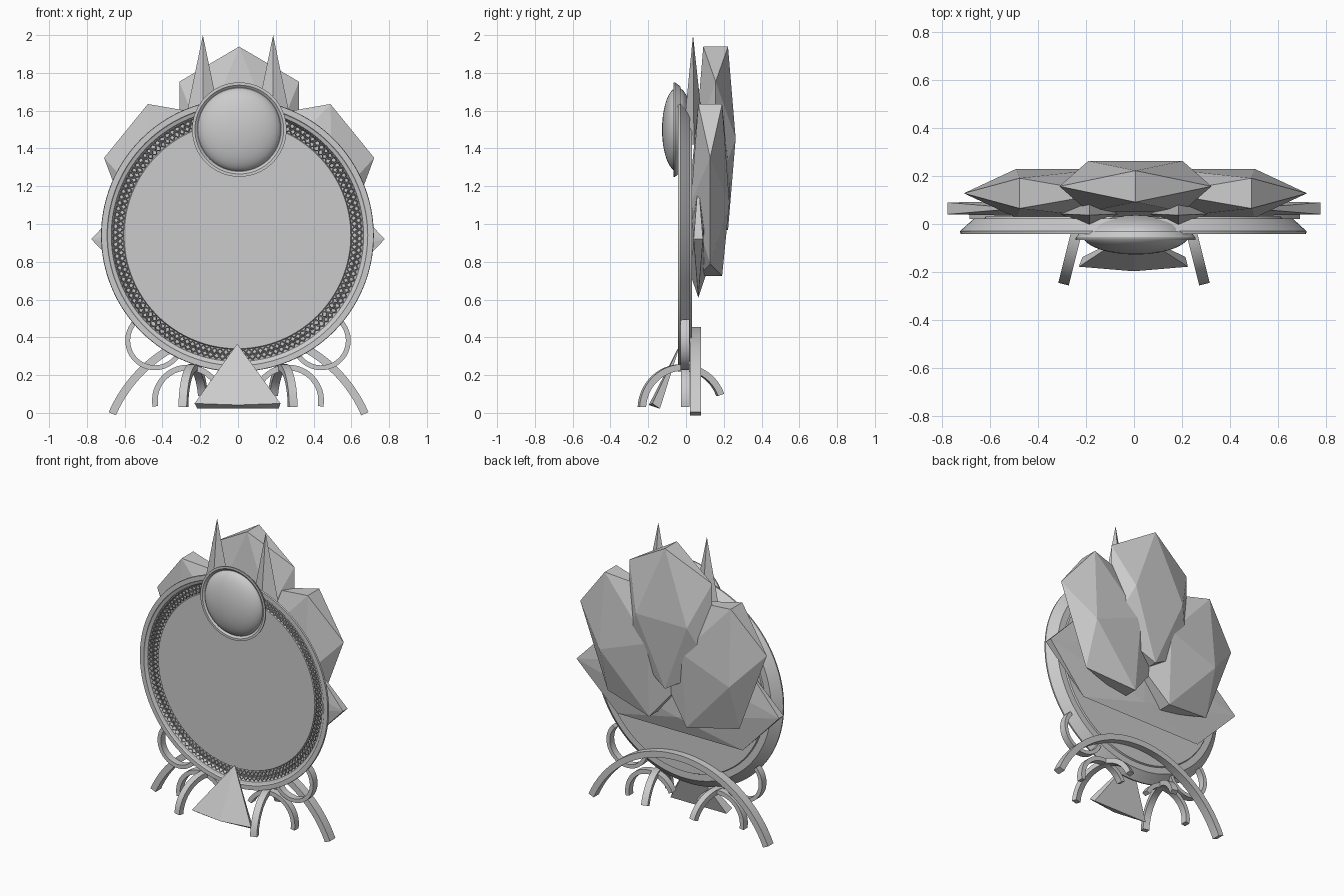
import bpy, bmesh
from math import sin, cos, pi, radians
from mathutils import Matrix, Vector

if "Cube" in bpy.data.objects:
    bpy.data.objects.remove(bpy.data.objects["Cube"])

PHI = (1 + 5 ** 0.5) / 2


def finish(name, bm, smooth=False):
    bmesh.ops.remove_doubles(bm, verts=bm.verts, dist=1e-5)
    bmesh.ops.recalc_face_normals(bm, faces=bm.faces)
    me = bpy.data.meshes.new(name)
    bm.to_mesh(me)
    bm.free()
    ob = bpy.data.objects.new(name, me)
    bpy.context.collection.objects.link(ob)
    if smooth:
        bpy.ops.object.select_all(action='DESELECT')
        ob.select_set(True)
        bpy.context.view_layer.objects.active = ob
        bpy.ops.object.shade_smooth_by_angle(angle=radians(30))
    return ob


def lathe(name, profile, centre, n=96):
    """Revolve (radius, y) points around a y-direction axis."""
    bm = bmesh.new()
    cx, cz = centre
    rings = [[bm.verts.new((cx + r * cos(2 * pi * i / n), y, cz + r * sin(2 * pi * i / n)))
              for i in range(n)] for r, y in profile if r > 0]
    for a, b in zip(rings, rings[1:]):
        for i in range(n):
            j = (i + 1) % n
            bm.faces.new((a[i], a[j], b[j], b[i]))
    bm.faces.new(rings[0])
    bm.faces.new(rings[-1])
    return finish(name, bm, True)


def crystal(name, loc, half, tilt=0, on_side=False):
    """Stretched icosahedron with an edge at its tip."""
    bm = bmesh.new()
    for a in (-1, 1):
        for b in (-PHI, PHI):
            for p in ((0, a, b), (a, b, 0), (b, 0, a)):
                bm.verts.new((p[2], p[1], p[0]) if on_side else p)
    bmesh.ops.convex_hull(bm, input=bm.verts)
    m = (Matrix.Translation(loc) @ Matrix.Rotation(radians(tilt), 4, 'Y')
         @ Matrix.Diagonal((half[0] / PHI, half[1] / PHI, half[2] / PHI, 1)))
    bm.transform(m)
    return finish(name, bm)


def arc_bar(name, loc, r_out, a0, a1, width, thick=0.04, yaw=0, side=1, n=24):
    """Curved bar of rectangular section in an upright plane."""
    bm = bmesh.new()
    secs = []
    for i in range(n + 1):
        a = radians(a0 + (a1 - a0) * i / n)
        secs.append([bm.verts.new((r * cos(a), w, r * sin(a))) for r, w in (
            (r_out, -width / 2), (r_out, width / 2),
            (r_out - thick, width / 2), (r_out - thick, -width / 2))])
    for s, t in zip(secs, secs[1:]):
        for k in range(4):
            bm.faces.new((s[k], s[(k + 1) % 4], t[(k + 1) % 4], t[k]))
    bm.faces.new(secs[0])
    bm.faces.new(secs[-1])
    bm.transform(Matrix.Diagonal((side, 1, 1, 1)) @ Matrix.Translation(loc)
                 @ Matrix.Rotation(radians(yaw), 4, 'Z'))
    return finish(name, bm, True)


def hull(name, pts):
    bm = bmesh.new()
    for p in pts:
        bm.verts.new(p)
    bmesh.ops.convex_hull(bm, input=bm.verts)
    return finish(name, bm)


# round dish with raised rim and inner plate
DISC = (-0.003, 0.94)
lathe("round_dish", [(0.60, -0.012), (0.605, 0.0), (0.655, 0.0), (0.668, -0.03),
                     (0.685, -0.036), (0.69, -0.042), (0.72, -0.042), (0.722, -0.03),
                     (0.665, 0.022), (0.62, 0.022), (0.615, 0.032)], DISC, 128)

# wire lattice lying in the groove
N = 128
for k, r0 in enumerate((0.622, 0.647)):
    for ph in (0, 1):
        cu = bpy.data.curves.new("lattice_wire", 'CURVE')
        cu.dimensions = '3D'
        cu.bevel_depth = 0.004
        cu.bevel_resolution = 0
        sp = cu.splines.new('POLY')
        sp.points.add(N - 1)
        sp.use_cyclic_u = True
        for i, p in enumerate(sp.points):
            r = r0 + (0.016 if (i + ph) % 2 else -0.016)
            a = 2 * pi * (i + 0.5 * k) / N
            p.co = (DISC[0] + r * cos(a), -0.008 - 0.3 * (r - 0.6),
                    DISC[1] + r * sin(a), 1)
        ob = bpy.data.objects.new("lattice_wire", cu)
        bpy.context.collection.objects.link(ob)

# top gem and its bezel
GEM = (0.007, 1.5)
lathe("gem_bezel", [(0.222, -0.055), (0.235, -0.066), (0.25, -0.066),
                    (0.25, -0.058), (0.228, -0.03)], GEM, 64)
bm = bmesh.new()
bmesh.ops.create_uvsphere(bm, u_segments=48, v_segments=24, radius=1)
bm.transform(Matrix.Translation((GEM[0], -0.045, GEM[1]))
             @ Matrix.Diagonal((0.222, 0.082, 0.222, 1)) @ Matrix.Rotation(pi / 2, 4, 'X'))
finish("gem", bm, True)

# crystal cluster behind the dish
crystal("centre_crystal", (0.006, 0.157, 1.453), (0.317, 0.106, 0.486))
for s in (-1, 1):
    crystal("side_crystal", (0.006 + s * 0.313, 0.128, 1.18), (0.317, 0.102, 0.486), s * 20.5)
crystal("wide_crystal", (0, 0.065, 0.92), (0.777, 0.04, 0.31), on_side=True)

for s in (-1, 1):
    # pointed horns
    x = s * 0.186
    hull("horn", [(x, 0.037, 2.0), (x - 0.12, 0.042, 1.42), (x + 0.12, 0.042, 1.42),
                  (x, -0.02, 1.42), (x, 0.1, 1.42)])
    # curled loops beside the dish
    arc_bar("side_loop", (0.44, -0.005, 0.383), 0.157, 45, -160, 0.048, 0.026, 0, s)
    # middle legs
    arc_bar("middle_leg", (0.265, -0.005, 0.065), 0.19, -10, 155, 0.045, 0.03, 0, s)
    # legs arching front to back
    arc_bar("front_leg", (0.236, -0.02, 0.02), 0.238, 20, 177, 0.045, 0.035, 104, s)

# large rear arch
arc_bar("rear_arch", (0.003, 0.05, -0.295), 0.75, 23.5, 156.5, 0.06, 0.042, n=40)

# front wedge foot
hull("front_wedge", [(-0.004, -0.03, 0.366), (-0.23, -0.178, 0.05), (0.225, -0.178, 0.05),
                     (-0.215, -0.138, 0.022), (0.215, -0.138, 0.022), (0, -0.197, 0.042)])
